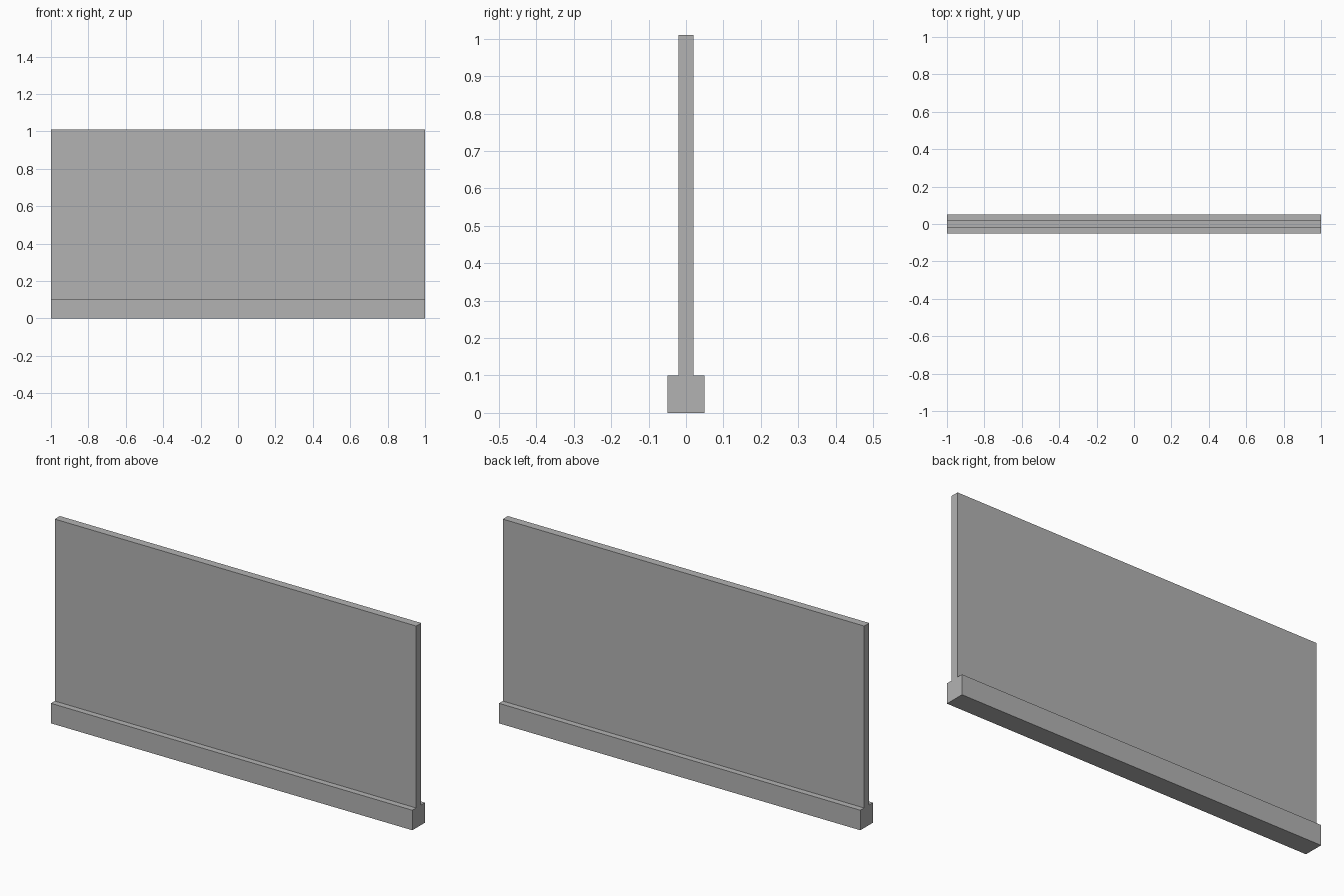
import bpy
import bmesh

cube = bpy.data.objects.get("Cube")
if cube:
    bpy.data.objects.remove(cube, do_unlink=True)

LENGTH = 2.0
HEIGHT = 1.01
BASE_HEIGHT = 0.1
BASE_HALF = 0.05
WALL_HALF = 0.02

# Plain grey material
grey = bpy.data.materials.new("plain_grey")
grey.use_nodes = True
colour = (0.45, 0.45, 0.45, 1.0)
grey.diffuse_color = colour
grey.node_tree.nodes["Principled BSDF"].inputs["Base Color"].default_value = colour

# Cross-section: one half as (y, z), mirrored to make an inverted T
half = [(BASE_HALF, 0), (BASE_HALF, BASE_HEIGHT),
        (WALL_HALF, BASE_HEIGHT), (WALL_HALF, HEIGHT)]
profile = half + [(-y, z) for y, z in reversed(half)]

# Wall panel and footing, extruded along x
bm = bmesh.new()
section = bm.faces.new([bm.verts.new((-LENGTH / 2, y, z)) for y, z in profile])
result = bmesh.ops.extrude_face_region(bm, geom=[section], use_keep_orig=True)
moved = [g for g in result["geom"] if isinstance(g, bmesh.types.BMVert)]
bmesh.ops.translate(bm, verts=moved, vec=(LENGTH, 0, 0))
bmesh.ops.recalc_face_normals(bm, faces=bm.faces)

mesh = bpy.data.meshes.new("wall_with_footing")
bm.to_mesh(mesh)
bm.free()
mesh.materials.append(grey)
wall = bpy.data.objects.new("wall_with_footing", mesh)
bpy.context.collection.objects.link(wall)
